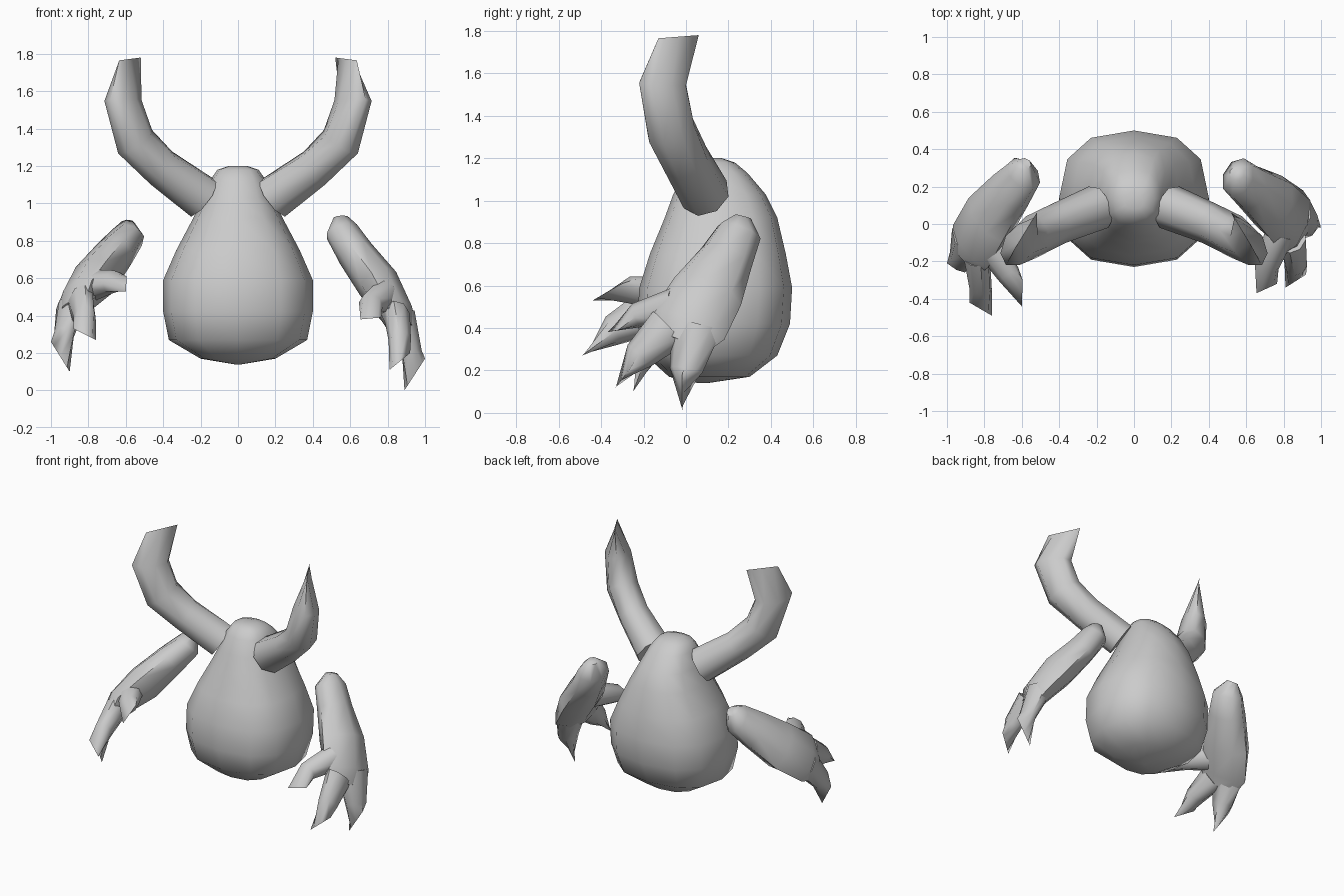
import bpy
import bmesh
from math import sin, cos, pi, copysign, radians
from mathutils import Vector

cube = bpy.data.objects.get("Cube")
if cube:
    bpy.data.objects.remove(cube)

grey = bpy.data.materials.new("plain_grey")
grey.use_nodes = True
grey.diffuse_color = (0.6, 0.6, 0.6, 1)
grey.node_tree.nodes["Principled BSDF"].inputs["Base Color"].default_value = (0.6, 0.6, 0.6, 1)


def loft(name, rings):
    """Bridge closed rings of points and cap both ends."""
    bm = bmesh.new()
    loops = [[bm.verts.new(p) for p in ring] for ring in rings]
    n = len(loops[0])
    for low, high in zip(loops, loops[1:]):
        for i in range(n):
            j = (i + 1) % n
            bm.faces.new((low[i], low[j], high[j], high[i]))
    bm.faces.new(loops[0][::-1])
    bm.faces.new(loops[-1])
    bmesh.ops.remove_doubles(bm, verts=bm.verts, dist=0.0005)
    bmesh.ops.recalc_face_normals(bm, faces=bm.faces)
    mesh = bpy.data.meshes.new(name)
    bm.to_mesh(mesh)
    bm.free()
    mesh.materials.append(grey)
    obj = bpy.data.objects.new(name, mesh)
    bpy.context.collection.objects.link(obj)
    bpy.ops.object.select_all(action='DESELECT')
    obj.select_set(True)
    bpy.context.view_layer.objects.active = obj
    bpy.ops.object.shade_smooth_by_angle(angle=radians(60))


def limb(name, sections, wide=None, edge=None, sides=8):
    """Flattened tube along (centre, half width, half thickness), ending in a chisel edge."""
    centres = [Vector(s[0]) for s in sections]
    if edge:
        p, q = Vector(edge[0]), Vector(edge[1])
        wide = q - p
        path = centres + [(p + q) / 2]
    else:
        path = centres
    rings = []
    for i, (_, w, t) in enumerate(sections):
        along = (path[min(i + 1, len(path) - 1)] - path[max(i - 1, 0)]).normalized()
        ref = Vector(wide)
        u = (ref - along * ref.dot(along)).normalized()
        v = along.cross(u)
        rings.append([path[i] + u * w * cos(2 * pi * k / sides) + v * t * sin(2 * pi * k / sides)
                      for k in range(sides)])
    if edge:
        rings.append([path[-1] + wide / 2 * cos(2 * pi * k / sides) for k in range(sides)])
    loft(name, rings)


# Egg-shaped body: height, half width, front y, back y
profile = [(0.14, 0.02, 0.06, 0.1), (0.17, 0.2, -0.08, 0.3), (0.27, 0.37, -0.19, 0.43),
           (0.42, 0.4, -0.23, 0.49), (0.59, 0.4, -0.22, 0.5), (0.75, 0.33, -0.17, 0.47),
           (0.92, 0.24, -0.1, 0.43), (1.03, 0.185, -0.06, 0.375), (1.13, 0.145, -0.01, 0.29),
           (1.18, 0.11, 0.03, 0.23), (1.2, 0.05, 0.08, 0.17)]


def soft(c):
    return copysign(abs(c) ** 0.8, c)


loft("body", [[(rx * soft(sin(k * pi / 6)),
                (front + back) / 2 + (back - front) / 2 * soft(cos(k * pi / 6)), z)
               for k in range(12)] for z, rx, front, back in profile])

# Curved horns, mirrored
for side, s in (("left", 1), ("right", -1)):
    spine = [((0.19, 0.09, 1.03), 0.12, 0.125), ((0.41, 0.0, 1.19), 0.115, 0.105),
             ((0.55, -0.07, 1.33), 0.125, 0.105), ((0.615, -0.11, 1.55), 0.13, 0.085)]
    limb(side + "_horn", [((s * c[0], c[1], c[2]), w, t) for c, w, t in spine],
         edge=((s * 0.52, 0.06, 1.78), (s * 0.635, -0.13, 1.765)))

# Left arm, hanging low
limb("left_arm", [((0.55, 0.27, 0.925), 0.04, 0.04), ((0.555, 0.25, 0.85), 0.11, 0.09),
                  ((0.63, 0.19, 0.73), 0.13, 0.1), ((0.75, 0.1, 0.57), 0.175, 0.115),
                  ((0.85, 0.01, 0.41), 0.19, 0.09), ((0.87, -0.03, 0.33), 0.14, 0.065)],
     wide=(-0.24, -0.35, 0.37))
limb("left_outer_claw", [((0.87, 0.05, 0.4), 0.08, 0.12), ((0.93, 0.0, 0.2), 0.055, 0.08)],
     edge=((0.89, -0.02, 0.0), (1.0, -0.02, 0.17)))
limb("left_middle_claw", [((0.85, -0.08, 0.4), 0.07, 0.11), ((0.865, -0.22, 0.27), 0.06, 0.075)],
     edge=((0.81, -0.34, 0.11), (0.92, -0.27, 0.2)))
limb("left_thumb_claw", [((0.78, -0.05, 0.5), 0.08, 0.09), ((0.71, -0.23, 0.46), 0.065, 0.06)],
     edge=((0.655, -0.37, 0.38), (0.765, -0.32, 0.39)))

# Right arm, swung forward
limb("right_arm", [((-0.59, 0.32, 0.89), 0.04, 0.04), ((-0.59, 0.27, 0.82), 0.11, 0.09),
                   ((-0.66, 0.18, 0.73), 0.14, 0.105), ((-0.77, 0.04, 0.59), 0.18, 0.12),
                   ((-0.86, -0.1, 0.48), 0.19, 0.09), ((-0.88, -0.16, 0.42), 0.14, 0.065)],
     wide=(0.3, -0.2, 0.43))
limb("right_outer_claw", [((-0.89, -0.08, 0.45), 0.075, 0.12), ((-0.93, -0.19, 0.3), 0.055, 0.08)],
     edge=((-0.9, -0.25, 0.1), (-1.0, -0.21, 0.26)))
limb("right_middle_claw", [((-0.84, -0.18, 0.47), 0.07, 0.11), ((-0.82, -0.34, 0.39), 0.06, 0.075)],
     edge=((-0.76, -0.49, 0.27), (-0.88, -0.42, 0.33)))
limb("right_thumb_claw", [((-0.78, -0.1, 0.56), 0.09, 0.08), ((-0.67, -0.27, 0.58), 0.07, 0.055)],
     edge=((-0.6, -0.44, 0.53), (-0.595, -0.3, 0.61)))
